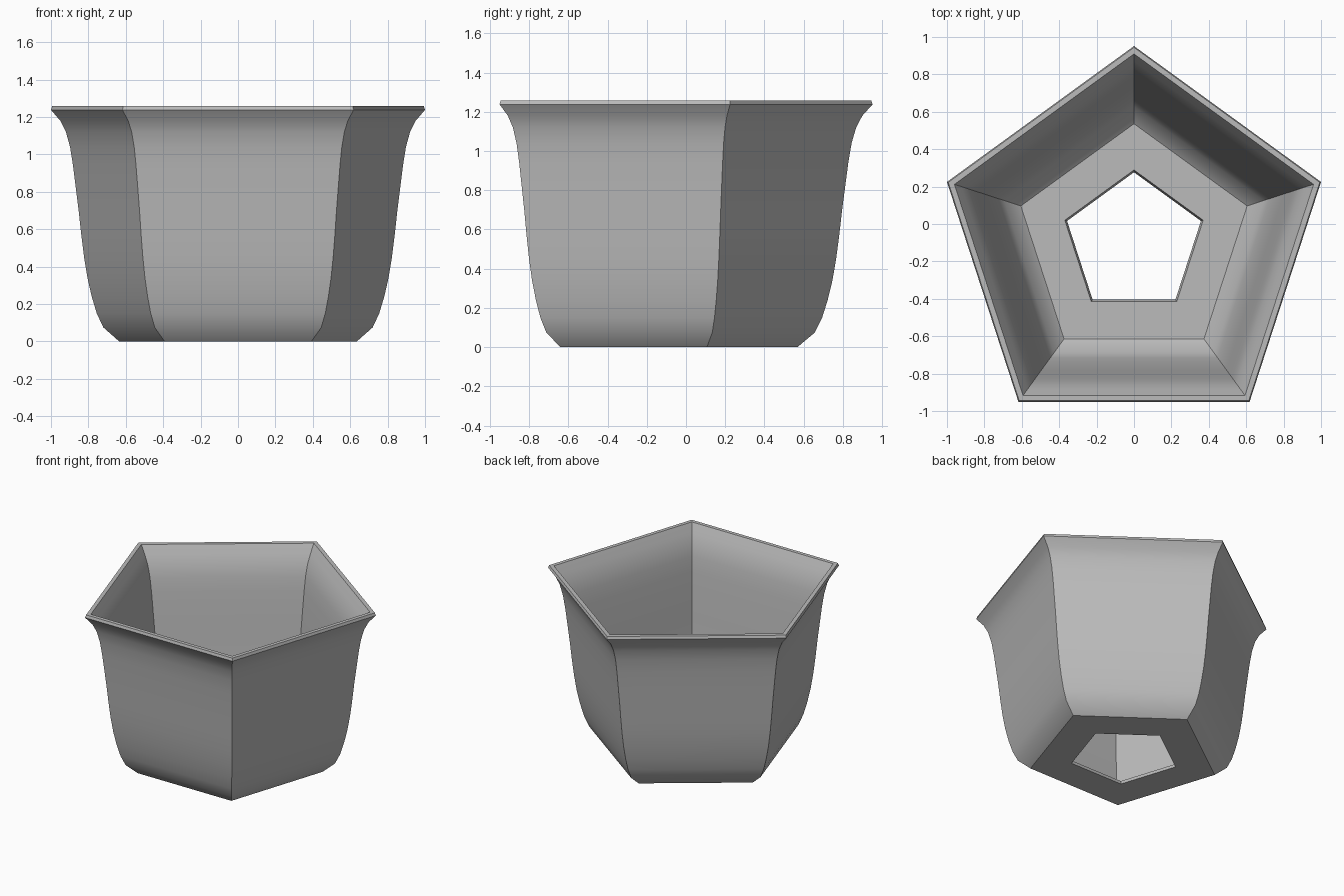
import bpy
import bmesh
from math import sin, cos, tau, pi
from mathutils import Vector

cube = bpy.data.objects.get("Cube")
if cube:
    bpy.data.objects.remove(cube, do_unlink=True)

SIDES = 5
CENTRE_Y = -0.10
SCALE = 1 / sin(tau / SIDES)      # half width -> corner radius
APOTHEM = SCALE * cos(pi / SIDES)  # half width -> distance to a flat side
WALL = 0.028

# Outer wall: half width and height, from foot to flared lip
outer = [Vector(p) for p in (
    (0.635, 0), (0.72, 0.075), (0.755, 0.15), (0.782, 0.24), (0.805, 0.34),
    (0.823, 0.45), (0.838, 0.57), (0.852, 0.70), (0.867, 0.82),
    (0.882, 0.94), (0.898, 1.04), (0.92, 1.12), (0.95, 1.18), (1.0, 1.238))]


# Inner wall: the outer wall shifted along its normals
def inset(i):
    a, b = outer[max(i - 1, 0)], outer[min(i + 1, len(outer) - 1)]
    d = Vector(((b.x - a.x) * APOTHEM, b.y - a.y)).normalized()
    return outer[i] + Vector((-d.y * WALL / APOTHEM, d.x * WALL))


inner = [inset(i) for i in range(1, len(outer) - 1)]
rim = [Vector((0.993, 1.258)), Vector((0.96, 1.258))]
floor = [Vector((0.605, 0.03)), Vector((0.37, 0.03)), Vector((0.358, 0))]
profile = outer + rim + inner[::-1] + floor

# Sweep the closed profile around five flat sides
bm = bmesh.new()
rings = []
for p in profile:
    r = p.x * SCALE
    rings.append([bm.verts.new((r * cos(pi / 2 + tau * k / SIDES),
                                r * sin(pi / 2 + tau * k / SIDES) + CENTRE_Y,
                                p.y)) for k in range(SIDES)])
for i, low in enumerate(rings):
    high = rings[(i + 1) % len(rings)]
    for k in range(SIDES):
        n = (k + 1) % SIDES
        bm.faces.new((low[k], low[n], high[n], high[k]))
bmesh.ops.recalc_face_normals(bm, faces=bm.faces)
mesh = bpy.data.meshes.new("planter_pot")
bm.to_mesh(mesh)
bm.free()

pot = bpy.data.objects.new("planter_pot", mesh)
bpy.context.collection.objects.link(pot)

# Plain grey material
grey = bpy.data.materials.new("plain_grey")
grey.use_nodes = True
grey.diffuse_color = (0.5, 0.5, 0.5, 1)
grey.node_tree.nodes["Principled BSDF"].inputs["Base Color"].default_value = (0.5, 0.5, 0.5, 1)
mesh.materials.append(grey)

# Smooth along the curve, sharp at the corners
bpy.ops.object.select_all(action="DESELECT")
pot.select_set(True)
bpy.context.view_layer.objects.active = pot
bpy.ops.object.shade_smooth_by_angle(angle=pi / 6)
